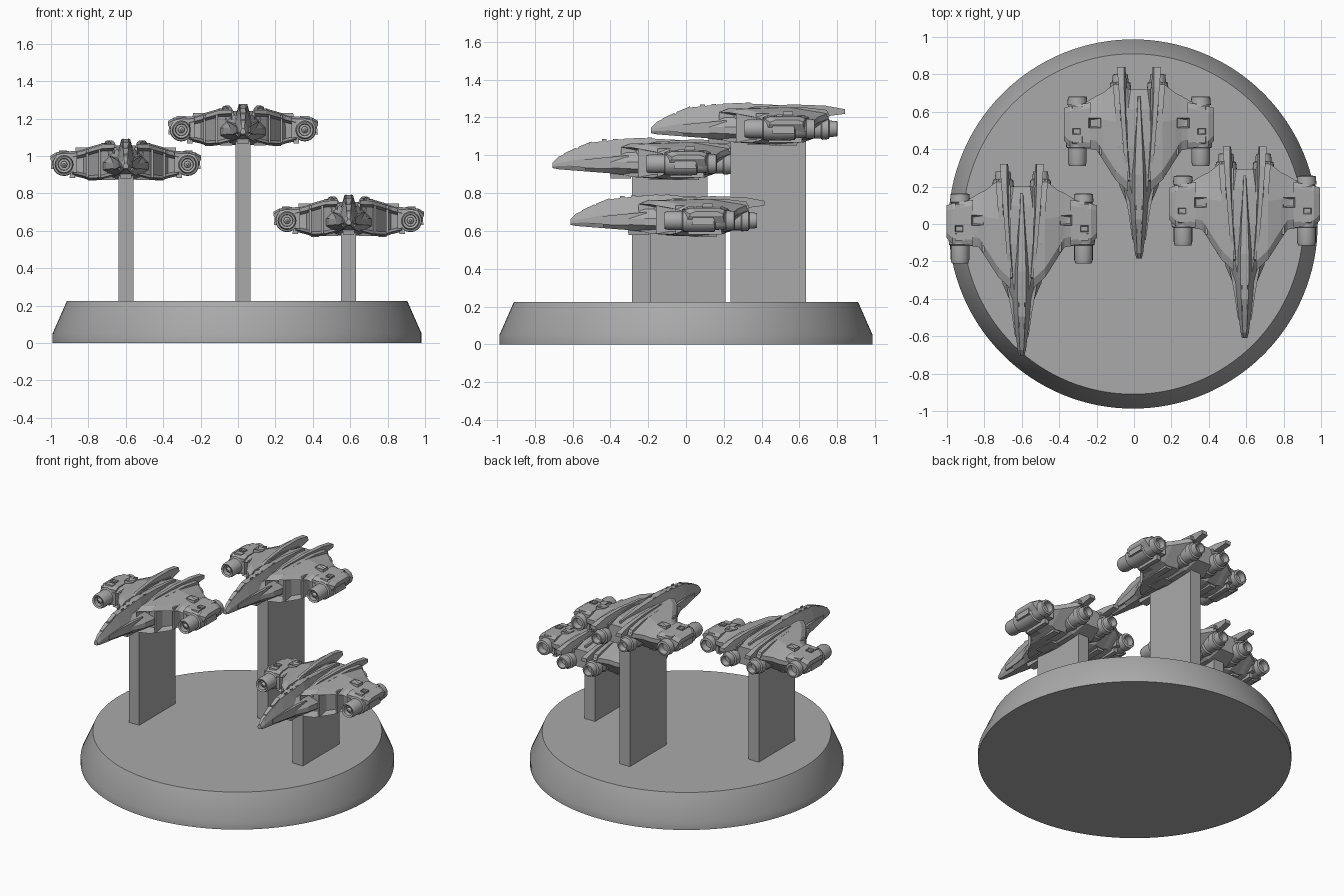
import bpy, bmesh, math
from mathutils import Vector

cube = bpy.data.objects.get("Cube")
if cube:
    bpy.data.objects.remove(cube)

grey = bpy.data.materials.new("plain_grey")
grey.use_nodes = True
COLOUR = (0.4, 0.4, 0.4, 1)
grey.diffuse_color = COLOUR
grey.node_tree.nodes["Principled BSDF"].inputs["Base Color"].default_value = COLOUR

# Ship places: nose tip position and underside height
SHIPS = {"right": (-0.6, -0.705, 0.87), "middle": (0.027, -0.185, 1.055),
         "left": (0.592, -0.61, 0.57)}


def finish(name, bm, place=(0, 0, 0), mirror=False, smooth=None):
    bmesh.ops.recalc_face_normals(bm, faces=bm.faces)
    me = bpy.data.meshes.new(name)
    bm.to_mesh(me)
    me.materials.append(grey)
    ob = bpy.data.objects.new(name, me)
    ob.location = place
    bpy.context.collection.objects.link(ob)
    if mirror:
        ob.modifiers.new("mirror", "MIRROR").use_axis[0] = True
    if smooth:
        bpy.ops.object.select_all(action="DESELECT")
        ob.select_set(True)
        bpy.context.view_layer.objects.active = ob
        bpy.ops.object.shade_smooth_by_angle(angle=math.radians(smooth))
    return ob


def ship_part(name, bm, mirror=True, smooth=None):
    for side, place in SHIPS.items():
        finish(f"{side}_ship_{name}", bm, place, mirror, smooth)
    bm.free()


def loft(rings, bm=None):
    bm = bm or bmesh.new()
    loops = [[bm.verts.new(p) for p in ring] for ring in rings]
    for a, b in zip(loops, loops[1:]):
        for i in range(len(a)):
            j = (i + 1) % len(a)
            bm.faces.new((a[i], a[j], b[j], b[i]))
    bm.faces.new(loops[0][::-1])
    bm.faces.new(loops[-1])
    return bm


def box(x0, x1, y0, y1, z0, z1, taper=0.0, bm=None):
    t = taper
    low = [(x0, y0, z0), (x1, y0, z0), (x1, y1, z0), (x0, y1, z0)]
    top = [(x0 + t, y0 + t, z1), (x1 - t, y0 + t, z1), (x1 - t, y1 - t, z1), (x0 + t, y1 - t, z1)]
    return loft([low, top], bm)


def tube(profile, x, z, sides=20, slant=0.0, bm=None):
    rings = []
    for k, (y, r) in enumerate(profile):
        ring = []
        for i in range(sides):
            a = math.tau * i / sides
            c, s = math.cos(a) * r, math.sin(a) * r
            ring.append((x + c, y - (slant * c if k < 2 else 0), z + s))
        rings.append(ring)
    return loft(rings, bm)


def body_ring(y, w, zb, zt):
    # Eight-sided section with a narrow roof and a wide waist
    h = zt - zb
    half = [(w * 0.55, zb), (w, zb + h * 0.25), (w, zb + h * 0.5), (w * 0.45, zt)]
    return [(x, y, z) for x, z in half] + [(-x, y, z) for x, z in reversed(half)]


# Round display base
bm = loft([[(r * math.cos(math.tau * i / 128) - 0.005, r * math.sin(math.tau * i / 128), z)
            for i in range(128)] for r, z in ((0.987, 0), (0.987, 0.05), (0.91, 0.225))])
finish("display_base", bm, smooth=30)

# Upright stands
for side, (x, y, z) in SHIPS.items():
    bm = box(x - 0.04, x + 0.04, y + 0.42, y + 0.82, 0.2, z + 0.05)
    finish(f"{side}_stand", bm)

# Fuselage with nose, cockpit and tapering spine
ship_part("fuselage", loft([body_ring(*s) for s in (
    (0, 0.014, 0.062, 0.092), (0.03, 0.022, 0.056, 0.122), (0.13, 0.034, 0.048, 0.165),
    (0.21, 0.042, 0.042, 0.198), (0.32, 0.05, 0.035, 0.21), (0.45, 0.05, 0.03, 0.222),
    (0.65, 0.035, 0.03, 0.212), (0.87, 0.012, 0.05, 0.19))]), mirror=False)

# Cockpit glass panes, raised thinly over the roof
bm = bmesh.new()
for y0, y1, za, zb in ((0.06, 0.125, 0.133, 0.163), (0.135, 0.205, 0.167, 0.196)):
    loft([[(0.013, y0, za), (0.015, y1, zb), (0.015, y1, zb + 0.007), (0.011, y0, za + 0.007)],
          [(-0.013, y0, za), (-0.015, y1, zb), (-0.015, y1, zb + 0.007), (-0.011, y0, za + 0.007)]], bm)
ship_part("cockpit_panes", bm, mirror=False)

# Small slots along the spine
bm = bmesh.new()
for i in range(5):
    y = 0.26 + 0.06 * i
    box(0.012, 0.018, y, y + 0.025, 0.19, 0.215 + 0.002 * i, bm=bm)
ship_part("spine_slots", bm)

# Broad lower hull flaring into the wings
ship_part("lower_hull", loft([body_ring(*s) for s in (
    (0.17, 0.042, 0.045, 0.12), (0.3, 0.066, 0.035, 0.15), (0.39, 0.105, 0.025, 0.165),
    (0.6, 0.14, 0.005, 0.185), (0.8, 0.13, 0.012, 0.185), (0.905, 0.1, 0.05, 0.17))]), mirror=False)

# Chin pod and nose side cheeks
ship_part("chin_pod", box(-0.035, 0.035, 0.3, 0.42, 0.05, 0.008, 0.006), mirror=False)
ship_part("nose_cheek", loft([
    [(0.02, y, z0), (x, y, z0), (x, y, z1), (0.02, y, z1)]
    for y, x, z0, z1 in ((0.1, 0.036, 0.07, 0.1), (0.24, 0.056, 0.06, 0.115), (0.4, 0.085, 0.06, 0.13))]))


# Wings: thick, hollow at the leading edge
def wing_ring(x, yf, yb, zb, zt):
    d = yb - yf
    return [(x, yf, zb + 0.012), (x, yf + d * 0.35, zb), (x, yf + d * 0.7, zb + 0.01),
            (x, yb, zt - 0.06), (x, yb, zt - 0.03), (x, yf + d * 0.6, zt),
            (x, yf + 0.05, zt - 0.008), (x, yf, zt - 0.028)]


bm = loft([wing_ring(*s) for s in (
    (0.06, 0.36, 0.91, 0.02, 0.2), (0.125, 0.42, 0.94, 0.003, 0.198), (0.195, 0.53, 0.885, 0, 0.178),
    (0.228, 0.58, 0.87, 0.012, 0.166), (0.285, 0.59, 0.835, 0.025, 0.152))])
bmesh.ops.recalc_face_normals(bm, faces=bm.faces)
bm.normal_update()
front = [f for f in bm.faces if f.normal.y < -0.5 and abs(f.normal.z) < 0.25
         and 0.08 < f.calc_center_median().x]
bmesh.ops.inset_region(bm, faces=front, thickness=0.014, use_even_offset=True)
for v in {v for f in front for v in f.verts}:
    v.co.y += 0.07
ship_part("wing", bm)

# Intake dividers inside the hollow leading edge
bm = bmesh.new()
for x, y in ((0.135, 0.45), (0.2, 0.555)):
    box(x, x + 0.012, y, y + 0.1, 0.015, 0.165, bm=bm)
ship_part("intake_dividers", bm)

# Wing tip plate clasping the pod
ship_part("wing_tip", loft([
    [(x, y0, zb), (x, y1, zb), (x, y1, zt - 0.012), (x, y1 - 0.03, zt), (x, y0 + 0.03, zt), (x, y0, zt - 0.012)]
    for x, y0, y1, zb, zt in ((0.26, 0.59, 0.835, 0.04, 0.158), (0.37, 0.6, 0.815, 0.06, 0.15),
                              (0.402, 0.63, 0.805, 0.11, 0.132))]))

# Recessed hatch, framed, on the wing top
bm = bmesh.new()
for x0, x1, y0, y1, z in ((0.2, 0.272, 0.695, 0.755, 0.176), (0.31, 0.36, 0.66, 0.7, 0.16)):
    box(x0, x1, y0, y1, 0.11, z, 0.004, bm)
bm.normal_update()
lids = [f for f in bm.faces if f.normal.z > 0.9 or (f.normal.z < -0.9 and f.calc_center_median().z > 0.14)]
bmesh.ops.inset_individual(bm, faces=lids, thickness=0.011)
for v in {v for f in lids for v in f.verts}:
    v.co.z -= 0.016
ship_part("wing_hatches", bm)

# Wing tip pods with a stepped, hollow front and back
ship_part("tip_pod", tube(
    ((0.53, 0.03), (0.5, 0.032), (0.495, 0.044), (0.515, 0.05), (0.59, 0.05), (0.595, 0.06), (0.67, 0.062),
     (0.76, 0.06), (0.765, 0.05), (0.82, 0.047), (0.822, 0.054), (0.865, 0.05), (0.868, 0.036), (0.83, 0.03)),
    0.33, 0.085), smooth=30)
ship_part("tip_pod_core", tube(((0.505, 0.006), (0.515, 0.018), (0.6, 0.018)), 0.33, 0.085, 12), smooth=30)

# Pod saddles and side blocks
bm = box(0.296, 0.364, 0.61, 0.66, 0.1, 0.158, 0.008)
box(0.296, 0.364, 0.765, 0.82, 0.1, 0.152, 0.008, bm)
box(0.27, 0.3, 0.62, 0.8, 0.012, 0.08, 0.004, bm)
box(0.37, 0.4, 0.64, 0.76, 0.06, 0.1, 0.004, bm)
ship_part("pod_saddles", bm)

# Main engines under the fins
ship_part("main_engine", tube(
    ((0.62, 0.05), (0.68, 0.06), (0.84, 0.06), (0.85, 0.052), (0.9, 0.052), (0.905, 0.058), (0.94, 0.054),
     (0.945, 0.044), (0.985, 0.04), (0.986, 0.031), (0.95, 0.024)), 0.1, 0.085), smooth=30)


# Long swept fins and the lower ridges beside them
def fin(profile, x_front, x_back, thick_front, thick_back, lean):
    ya, yb = profile[0][0], max(p[0] for p in profile)
    sides = []
    for s in (-0.5, 0.5):
        ring = []
        for y, z in profile:
            t = (y - ya) / (yb - ya)
            x = x_front + (x_back - x_front) * t
            w = thick_front + (thick_back - thick_front) * t
            ring.append((x + s * w * (1.3 - lean * (z - 0.13)) + (z - 0.17) * 0.15, y, z))
        sides.append(ring)
    return loft(sides)


ship_part("fin", fin(((0.4, 0.13), (0.42, 0.175), (0.55, 0.203), (0.75, 0.214), (0.92, 0.208), (1.025, 0.189),
                      (1.025, 0.164), (0.92, 0.15)), 0.056, 0.096, 0.018, 0.04, 6))
ship_part("fin_ridge", fin(((0.45, 0.13), (0.47, 0.175), (0.6, 0.196), (0.8, 0.2), (0.93, 0.185), (0.945, 0.15)),
                           0.085, 0.122, 0.018, 0.03, 4))

# Belly panels
bm = box(0.05, 0.13, 0.5, 0.66, 0.03, 0.002, 0.008)
box(0.15, 0.21, 0.62, 0.78, 0.03, -0.002, 0.008, bm)
ship_part("belly_panels", bm)
